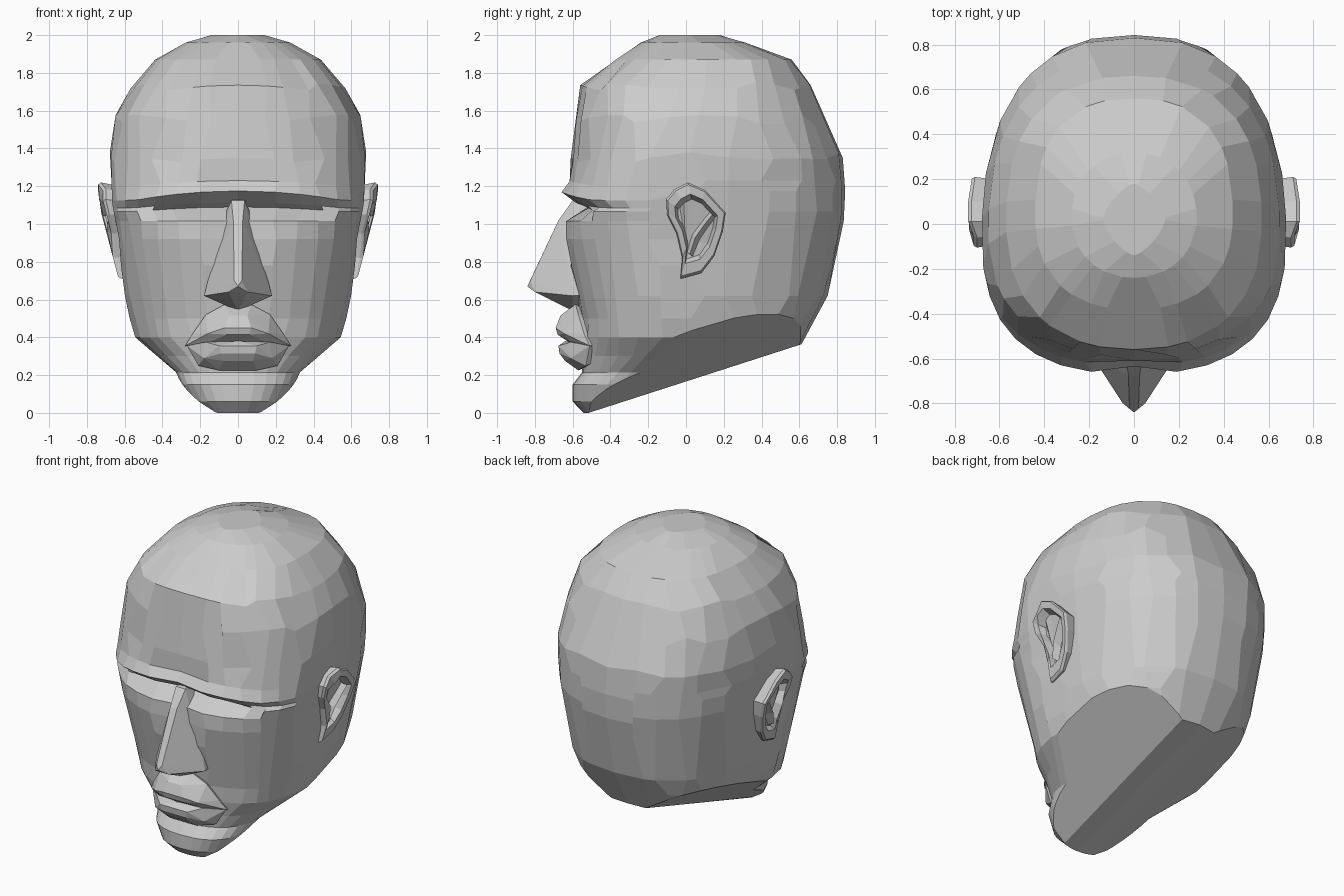
import bpy, bmesh, math, random
from mathutils import Vector

if "Cube" in bpy.data.objects:
    bpy.data.objects.remove(bpy.data.objects["Cube"])
random.seed(4)


def finish(bm, name, mirror=False):
    bmesh.ops.recalc_face_normals(bm, faces=bm.faces[:])
    me = bpy.data.meshes.new(name)
    bm.to_mesh(me)
    bm.free()
    ob = bpy.data.objects.new(name, me)
    bpy.context.collection.objects.link(ob)
    if mirror:
        mod = ob.modifiers.new("mirror", 'MIRROR')
        mod.use_clip = True
        mod.merge_threshold = 0.001
    return ob


def bridge(bm, a, b, closed=False):
    n = len(a)
    for i in range(n if closed else n - 1):
        j = (i + 1) % n
        bm.faces.new((a[i], a[j], b[j], b[i]))


def hull(name, pts):
    """Symmetric faceted solid around half-side points."""
    bm = bmesh.new()
    for x, y, z in pts:
        for s in ((1, -1) if x else (1,)):
            bm.verts.new((s * x, y, z))
    bmesh.ops.convex_hull(bm, input=bm.verts[:])
    junk = [v for v in bm.verts if not v.link_faces]
    bmesh.ops.delete(bm, geom=junk, context='VERTS')
    return finish(bm, name)


def slice_off(bm, co, no):
    """Cut away everything behind a plane and close the opening."""
    res = bmesh.ops.bisect_plane(bm, geom=bm.verts[:] + bm.edges[:] + bm.faces[:], dist=1e-5,
                                 plane_co=co, plane_no=Vector(no).normalized(), clear_inner=True)
    cut = [g for g in res['geom_cut'] if isinstance(g, bmesh.types.BMEdge)]
    ends = [g for g in res['geom_cut'] if isinstance(g, bmesh.types.BMVert) and abs(g.co.x) < 1e-4]
    if len(ends) == 2:
        cut.append(bm.edges.new(ends))
    bmesh.ops.edgeloop_fill(bm, edges=cut)


# Head sections: z, front y, back y, half width, y of widest point, front roundness
SECTIONS = [
    (2.00, -.14, .18, .14, .02, 1.4),
    (1.96, -.24, .32, .28, .03, 2.1),
    (1.87, -.38, .56, .44, .04, 2.4),
    (1.735, -.56, .66, .57, .0, 2.3),
    (1.55, -.59, .745, .65, -.05, 2.3),
    (1.35, -.61, .83, .68, -.09, 2.3),
    (1.23, -.63, .84, .675, -.10, 2.45),
    (1.175, -.67, .843, .67, -.10, 2.5),
    (1.115, -.59, .842, .665, -.10, 2.6),
    (1.065, -.52, .84, .66, -.10, 2.8),
    (1.015, -.645, .835, .65, -.10, 2.5),
    (.92, -.65, .815, .635, -.10, 2.4),
    (.78, -.62, .79, .62, -.10, 2.3),
    (.62, -.58, .75, .60, -.09, 2.2),
    (.50, -.56, .69, .575, -.08, 2.2),
    (.40, -.56, .63, .545, -.08, 2.2),
    (.30, -.555, .58, .43, -.14, 2.2),
    (.215, -.55, .52, .33, -.25, 2.3),
    (.15, -.60, .45, .30, -.30, 2.5),
    (.06, -.60, .38, .25, -.32, 2.4),
    (.015, -.565, .34, .20, -.32, 2.3),
    (-.12, -.45, .30, .14, -.27, 2.0),
]
COLS = 15
bm = bmesh.new()
rows = []
for z, f, b, w, yc, nf in SECTIONS:
    row = []
    smooth = z > 1.2 or .3 < z < .95
    for i in range(COLS + 1):
        t = i / COLS
        inner = 0 < i < COLS
        if inner and smooth:
            t += random.uniform(-.3, .3) / COLS
        a = math.pi * t
        c, s = math.cos(a), math.sin(a)
        n = nf if c > 0 or z > 1.9 else 2.5
        x = w * s ** (2 / n) if inner else 0
        y = yc + (f - yc if c > 0 else yc - b) * abs(c) ** (2 / n) * (1 if c > 0 else -1)
        dz = random.uniform(-.03, .03) if inner and 1.25 < z < 1.8 else 0
        if c > 0:
            # brows and cheeks stand slightly ahead of the centre line, brows droop outward
            if .85 < z < 1.25 and abs(z - 1.065) > .02:
                y += .035 * math.exp(-(x / .1) ** 2)
            drop = min(1, (x / .55) ** 2)
            dz -= {1.23: .03, 1.175: .05, 1.115: .03}.get(z, 0) * drop
            # eye hollow is higher in the middle and fades out at the temples
            if z == 1.065:
                dz += .025 * (1 - drop)
                y -= .12 * min(1, max(0, (x - .40) / .14)) * c
        row.append(bm.verts.new((x, y, z + dz)))
    rows.append(row)
for a, b in zip(rows, rows[1:]):
    bridge(bm, a, b)
bm.faces.new(rows[0])
# Slanted cut under the jaw, then the rising flank and the chin base
slice_off(bm, (0, -.43, .025), (0, -.325, 1))
slice_off(bm, (.12, -.43, .03), (-.6, -.317, 1))
# Merge nearly flat neighbours into larger facets
bmesh.ops.dissolve_limit(bm, angle_limit=math.radians(5), verts=bm.verts[:], edges=bm.edges[:])
for v in bm.verts:
    v.co.z = max(v.co.z, 0)
finish(bm, "head", mirror=True)

# Nose wedge
hull("nose", [(.035, -.60, 1.125), (.075, -.53, 1.04), (.025, -.675, 1.02), (.02, -.75, .85),
              (.02, -.825, .70), (0, -.84, .67), (.05, -.80, .64), (.18, -.60, .62), (0, -.45, 1.15),
              (.17, -.50, .63), (0, -.60, .54), (0, -.45, 1.0), (0, -.45, .56)])

# Lips
hull("upper_lip", [(.07, -.585, .575), (.17, -.57, .52), (.05, -.665, .515), (.07, -.69, .45),
                   (.06, -.68, .415), (.16, -.645, .42), (.24, -.54, .42), (.28, -.51, .355),
                   (.15, -.61, .375), (0, -.62, .375), (.1, -.45, .5), (.2, -.4, .37)])
hull("lower_lip", [(.27, -.51, .355), (.17, -.61, .375), (0, -.64, .38), (.10, -.675, .355),
                   (.09, -.67, .315), (.08, -.64, .275), (.18, -.61, .29), (.21, -.53, .25),
                   (.10, -.57, .225), (.2, -.4, .3), (0, -.4, .35)])

# Ears: outline rings stepped outward, then into the bowl
OUTLINE = [(-.05, .95), (-.10, 1.05), (-.105, 1.13), (-.06, 1.185), (.01, 1.22), (.10, 1.18),
           (.21, 1.06), (.195, .96), (.15, .83), (.08, .74), (-.03, .71), (-.02, .82)]
bm = bmesh.new()
cy, cz = .06, 1.0


def ear_ring(scale, push):
    ring = []
    for y, z in OUTLINE:
        y, z = cy + (y - cy) * scale, cz + (z - cz) * scale
        flare = min(1, max(0, (z - .72) / .40))
        front = .025 if y < -.03 else 0
        ring.append(bm.verts.new((.635 + .105 * flare - front + push, y, z)))
    return ring


rings = [ear_ring(.9, -.12), ear_ring(1, -.015), ear_ring(.95, 0), ear_ring(.72, -.005),
         ear_ring(.6, -.055)]
for a, b in zip(rings, rings[1:]):
    bridge(bm, a, b, True)
bmesh.ops.triangulate(bm, faces=[bm.faces.new(rings[-1]), bm.faces.new(rings[0])])
finish(bm, "ears", mirror=True)

# Inner fold of each ear
bm = bmesh.new()
FOLD = [(.02, .84), (.05, .93), (.10, 1.0), (.14, 1.05)]
loops = []
for y, z in FOLD:
    x = .64 + .08 * min(1, (z - .72) / .36)
    loops.append([bm.verts.new(p) for p in ((x - .07, y - .025, z + .02), (x - .01, y, z),
                                            (x - .07, y + .025, z - .02))])
for a, b in zip(loops, loops[1:]):
    bridge(bm, a, b, True)
for end in (loops[0], loops[-1]):
    bm.faces.new(end)
finish(bm, "ear_folds", mirror=True)
